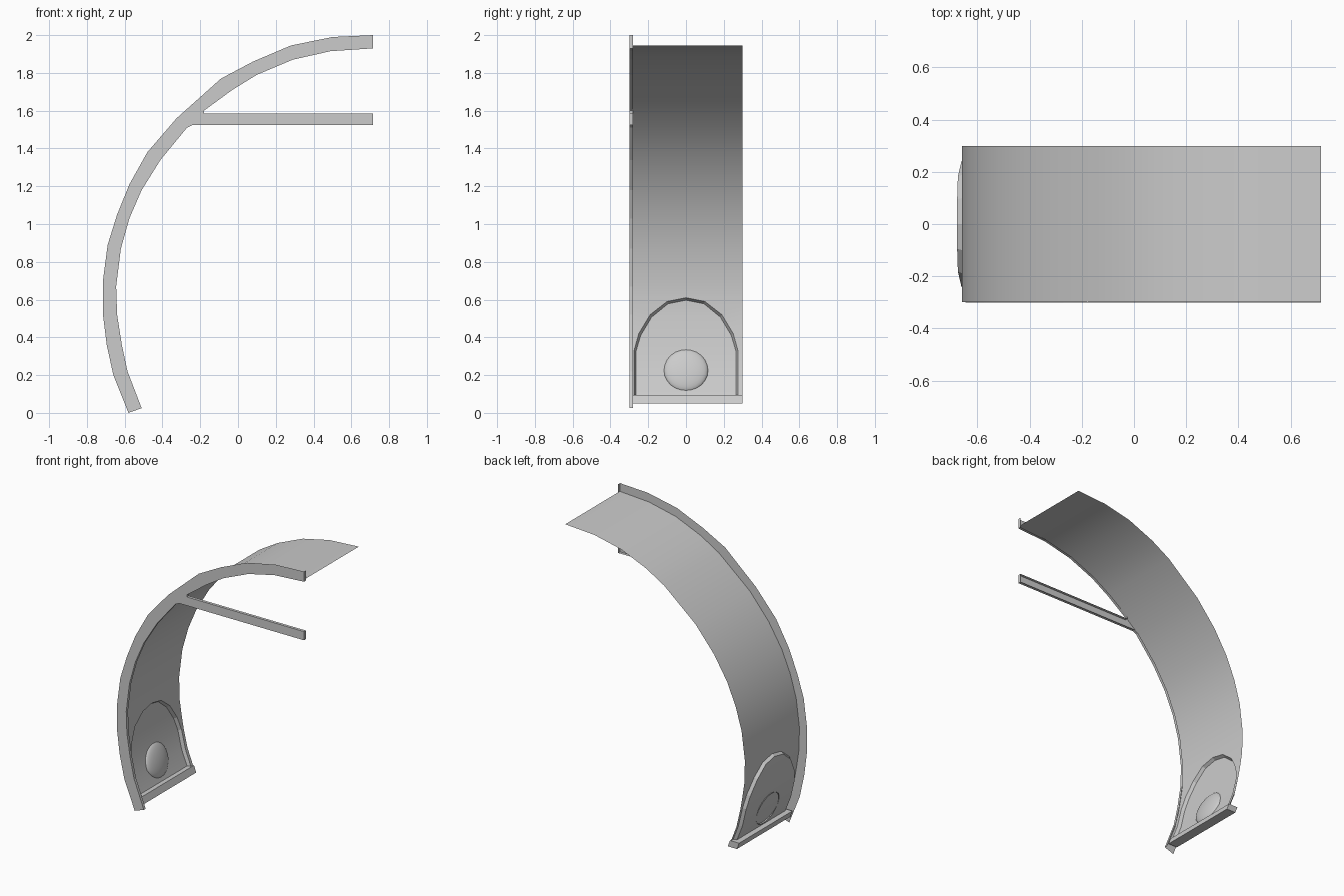
import bpy, bmesh, math
from mathutils import Vector

if "Cube" in bpy.data.objects:
    bpy.data.objects.remove(bpy.data.objects["Cube"])

# Matching outer and inner outline points (x, z) of the curved rib, bottom to top
OUTER = [(-.58, 0), (-.66, .2), (-.695, .36), (-.715, .52), (-.715, .70), (-.69, .89),
         (-.64, 1.05), (-.575, 1.21), (-.48, 1.38), (-.325, 1.56), (-.09, 1.77),
         (.08, 1.86), (.28, 1.945), (.5, 1.99), (.715, 2.0)]
INNER = [(-.51, .025), (-.585, .22), (-.615, .36), (-.64, .52), (-.645, .67), (-.62, .87),
         (-.575, 1.03), (-.51, 1.18), (-.41, 1.34), (-.27, 1.51), (-.03, 1.71),
         (.1, 1.79), (.29, 1.87), (.49, 1.915), (.715, 1.93)]
BAR = [(-.24, 1.525), (.715, 1.525), (.715, 1.585), (-.18, 1.585), (-.18, 1.6)]


def profile(t):
    """Curve between the inner (0) and outer (1) outline."""
    return [Vector(i).lerp(Vector(o), t) for i, o in zip(INNER, OUTER)]


def on_curve(y, z, t):
    """Point of the curved surface at the given y and height."""
    pts = profile(t)
    for a, b in zip(pts, pts[1:]):
        if z <= b.y:
            break
    k = (z - a.y) / (b.y - a.y)
    return Vector((a.x + k * (b.x - a.x), y, z))


def make(name, polys, smooth=None):
    """Object from a list of polygons given as points."""
    bm = bmesh.new()
    for poly in polys:
        bm.faces.new([bm.verts.new(p) for p in poly])
    bmesh.ops.remove_doubles(bm, verts=bm.verts, dist=.0005)
    bmesh.ops.recalc_face_normals(bm, faces=bm.faces)
    me = bpy.data.meshes.new(name)
    bm.to_mesh(me)
    bm.free()
    ob = bpy.data.objects.new(name, me)
    bpy.context.collection.objects.link(ob)
    if smooth:
        bpy.ops.object.select_all(action='DESELECT')
        bpy.context.view_layer.objects.active = ob
        ob.select_set(True)
        bpy.ops.object.shade_smooth_by_angle(angle=math.radians(smooth))
    return ob


def bridge(a, b):
    return [[a[i], a[i + 1], b[i + 1], b[i]] for i in range(len(a) - 1)]


# Front rib with its horizontal bar, plus the return along the inner edges
edge = INNER[:10] + BAR + INNER[10:]
edge_3d = [(x, -.3, z) for x, z in edge + [OUTER[-1]]]
face = [(x, -.3, z) for x, z in edge + OUTER[::-1]]
make("front_rib", [face] + bridge(edge_3d, [(x, -.28, z) for x, _, z in edge_3d]))

# Arched opening: half widths and heights
ARCH = [(.275, .07), (.275, .2), (.275, .33), (.25, .42), (.19, .52), (.1, .59), (0, .61)]
INSET = [(.265, .07), (.265, .2), (.265, .325), (.24, .41), (.182, .507), (.095, .578), (0, .597)]
T_WALL, T_PANEL = .2, .48

# Curved wall, with the arch left open at the foot
upper = [on_curve(0, .61, T_WALL)] + [Vector((p.x, 0, p.y)) for p in profile(T_WALL) if p.y > .612]
polys = []
for s in (-1, 1):
    side = Vector((0, .298 * s, 0))
    polys += bridge(upper, [p + side for p in upper])
    polys += bridge([on_curve(s * y, z, T_WALL) for y, z in ARCH],
                    [on_curve(s * .298, z, T_WALL) for y, z in ARCH])
make("curved_wall", polys, 35)

# Recessed arched panel and its rim
def arch_loop(shape, t):
    return [on_curve(-y, z, t) for y, z in shape] + [on_curve(y, z, t) for y, z in shape[-2::-1]]

make("arch_rim", bridge(arch_loop(ARCH, T_WALL), arch_loop(INSET, T_PANEL)))
left = [on_curve(-y, z, T_PANEL) for y, z in INSET]
right = [on_curve(y, z, T_PANEL) for y, z in INSET]
polys = bridge(left, right)
polys[-1] = [left[-2], right[-2], left[-1]]
make("arch_panel", polys, 35)

# Sill across the foot of the wall
sill = [(-.528, .05), (-.545, .095), (-.615, .095), (-.598, .05)]
ends = [[(x, y, z) for x, z in sill] for y in (-.285, .298)]
make("sill", ends + bridge(ends[0] + ends[0][:1], ends[1] + ends[1][:1]))

# Shallow round boss on the panel
low, high = on_curve(0, .12, T_PANEL), on_curve(0, .33, T_PANEL)
up = (high - low).normalized()
out = Vector((up.z, 0, -up.x))
centre = on_curve(0, .225, T_PANEL)
N, RINGS, R, DEPTH = 24, 8, .117, .03
rings = []
for j in range(RINGS):
    a = j / RINGS * math.pi / 2
    rings.append([centre + out * DEPTH * math.sin(a) + R * math.cos(a) *
                  (up * math.sin(i * math.tau / N) + Vector((0, math.cos(i * math.tau / N), 0)))
                  for i in range(N)])
polys = []
for a, b in zip(rings, rings[1:]):
    polys += bridge(a + a[:1], b + b[:1])
tip = centre + out * DEPTH
polys += [[rings[-1][i], rings[-1][(i + 1) % N], tip] for i in range(N)]
make("round_boss", polys, 50)
